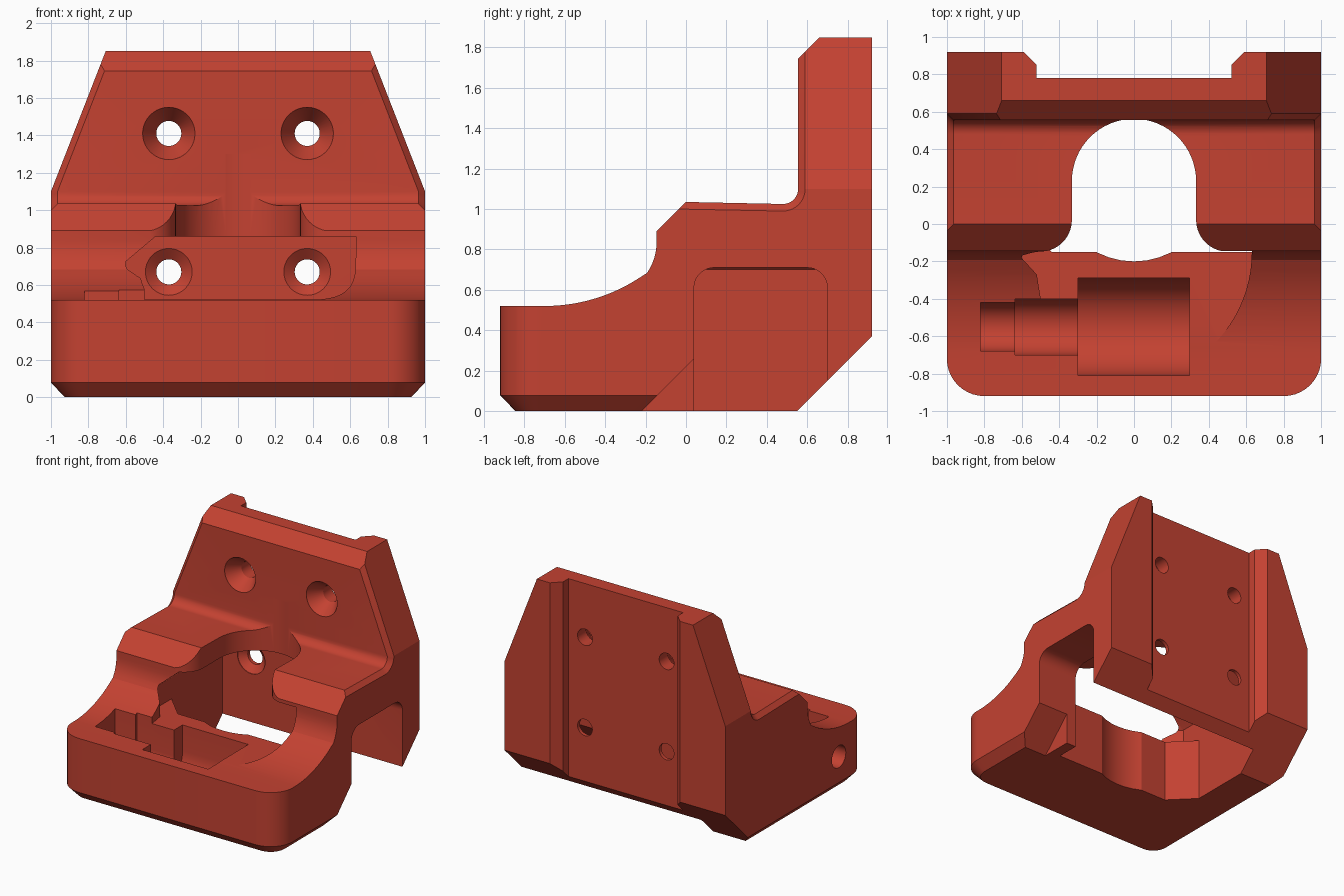
import bpy, bmesh, math

if "Cube" in bpy.data.objects:
    bpy.data.objects.remove(bpy.data.objects["Cube"])

RED = bpy.data.materials.new("red_plastic")
RED.diffuse_color = (0.55, 0.054, 0.031, 1)
RED.use_nodes = True
RED.node_tree.nodes["Principled BSDF"].inputs["Base Color"].default_value = RED.diffuse_color


def arc(cx, cy, r, a0, a1, n=10):
    """Points on a circular arc, angles in degrees."""
    return [(cx + r * math.cos(math.radians(a0 + (a1 - a0) * i / n)),
             cy + r * math.sin(math.radians(a0 + (a1 - a0) * i / n))) for i in range(n + 1)]


def loft(name, loops, caps=None):
    """Skin equal-length loops of 3D points and close both ends."""
    bm = bmesh.new()
    rings = [[bm.verts.new(p) for p in loop] for loop in loops]
    n = len(rings[0])
    for a, b in zip(rings, rings[1:]):
        for i in range(n):
            j = (i + 1) % n
            bm.faces.new((a[i], a[j], b[j], b[i]))
    for ring in (rings[0], rings[-1]):
        for idx in caps or [range(n)]:
            bm.faces.new([ring[i] for i in idx])
    bmesh.ops.recalc_face_normals(bm, faces=bm.faces)
    me = bpy.data.meshes.new(name)
    bm.to_mesh(me)
    bm.free()
    me.materials.append(RED)
    ob = bpy.data.objects.new(name, me)
    bpy.context.collection.objects.link(ob)
    return ob


def prism(name, pts, a, b, axis):
    put = {"x": lambda u, v, w: (w, u, v), "y": lambda u, v, w: (u, w, v),
           "z": lambda u, v, w: (u, v, w)}[axis]
    return loft(name, [[put(u, v, w) for u, v in pts] for w in (a, b)])


def rect(u0, v0, u1, v1):
    return [(u0, v0), (u1, v0), (u1, v1), (u0, v1)]


def circle(u, v, r, n=40):
    return arc(u, v, r, 0, 360, n)[:-1]


def combine(body, tool, op="DIFFERENCE"):
    m = body.modifiers.new("cut", "BOOLEAN")
    m.operation, m.solver, m.object = op, "EXACT", tool
    bpy.context.view_layer.objects.active = body
    bpy.ops.object.modifier_apply(modifier=m.name)
    bpy.data.objects.remove(tool)


# Side profile: (point, point inset for the edge chamfer)
SPLIT, C = 1.10, 0.035
pairs = [(p, p) for p in [(-1.0, 0.0 - 0.1), (0.45, -0.1), (0.92, 0.37), (0.92, SPLIT),
                          (0.92, 1.85), (0.66, 1.85)]]
pairs += [((0.555, 1.745), (0.555 + C, 1.745 + C))]
pairs += list(zip(arc(0.48, SPLIT, 0.075, 0, -90), arc(0.48, SPLIT, 0.075 + C, 0, -90)))
pairs += [((0.0, 1.035), (-C, 1.0)), ((-0.145, 0.89), (-0.145, 0.89))]
cove = arc(-0.425, 0.84, 0.28, 0, -34, 6) + arc(-0.7, 1.38, 0.86, -55.5, -90, 14)
pairs += [(p, p) for p in cove + [(-1.0, 0.52)]]


def half_width(z):
    return 1 - 0.39 * max(0, z - SPLIT)


def section(s, outer):
    out = []
    for full, inset in pairs:
        y, z = inset if outer else full
        out.append((s * (half_width(z) - (0 if outer else C)), y, z))
    return out


zs = [p[1][1] for p in pairs]
caps = [[i for i, z in enumerate(zs) if z <= SPLIT + 1e-4],
        [i for i, z in enumerate(zs) if z >= SPLIT - 1e-4]]
body = loft("mount_bracket", [section(-1, True), section(-1, False),
                              section(1, False), section(1, True)], caps)

# Rounded front corners and chamfered underside
def footprint(d, z):
    r, w = 0.2, 1.0005 - d
    pts = arc(-0.8005, -0.72, r - d, 180, 270) + arc(0.8005, -0.72, r - d, 270, 360)
    return [(x, y, z) for x, y in pts + [(w, 1.2), (-w, 1.2)]]


combine(body, loft("trim", [footprint(0.075, 0), footprint(0, 0.078), footprint(0, 2.2)]),
        "INTERSECT")

# Rear mounting channel
channel = [(-0.67, 1.0), (-0.52, 0.85), (-0.52, 0.78), (0.52, 0.78), (0.52, 0.85), (0.67, 1.0)]
combine(body, prism("channel", channel, -0.2, 2.2, "z"))

# Lower cavity with an angled left corner, open underneath
cavity = [(-0.63, 0.70), (-0.63, 0.04), (-0.44, -0.15), (0.63, -0.15), (0.63, 0.70)]
combine(body, prism("cavity", cavity, -0.2, 0.6, "z"))
combine(body, prism("round_relief", circle(0, 0.23, 0.43), -0.2, 0.8, "z"))

# Front duct above the deck, with its upper left corner sloped
def duct(z, shift):
    left = [(-0.63, 0.70), (-0.63, -0.15), (-0.52, -0.27), (-0.45, -0.7)]
    right = arc(-0.07, -0.15, 0.7, -50, 0, 12) + [(0.63, 0.70)]
    return [(max(x, -0.63 + shift), y, z) for x, y in left] + [(x, y, z) for x, y in right]


combine(body, loft("duct", [duct(0.523, 0), duct(0.70, 0), duct(0.86, 0.19)]))

# U-shaped opening through the shelf, flared at the front
slot = arc(0, 0.23, 0.332, 0, 180, 32)
slot += arc(-0.502, 0.022, 0.17, 0, -90) + [(-0.502, -0.3), (0.502, -0.3)]
slot += arc(0.502, 0.022, 0.17, 270, 180)
combine(body, prism("slot", slot, 0.8, 1.3, "z"))

# Right side opening and relieved foot
side = [(0.04, -0.2)] + arc(0.14, 0.61, 0.1, 180, 90) + arc(0.60, 0.61, 0.1, 90, 0) + [(0.70, -0.2)]
combine(body, prism("side_opening", side, 0.5, 1.2, "x"))
foot = [(-0.32, -0.1), (0.04, 0.26), (0.2, 0.26), (0.2, -0.1)]
combine(body, prism("foot_relief", foot, 0.72, 1.2, "x"))

# Stepped pocket with a rounded floor in the front deck, plus its side hole
for x0, x1, r in [(-0.3, 0.297, 0.26), (-0.635, -0.29, 0.15), (-0.82, -0.625, 0.13)]:
    trough = arc(-0.55, 0.31, r, 180, 360, 20) + [(-0.55 + r, 0.8), (-0.55 - r, 0.8)]
    combine(body, prism("pocket", trough, x0, x1, "x"))
combine(body, prism("side_hole", circle(-0.55, 0.29, 0.09), -1.2, -0.75, "x"))

# Countersunk screw holes
for z, y0, y1, r in [(1.41, 0.545, 0.67, 0.14), (0.67, 0.69, 0.75, 0.125)]:
    for x in (-0.37, 0.37):
        rings = [[(u, y, v) for u, v in circle(x, z, rad)]
                 for y, rad in [(y0, r), (y0 + 0.015, r), (y1, 0.067), (1.0, 0.067)]]
        combine(body, loft("screw_hole", rings))

body.select_set(True)
bpy.context.view_layer.objects.active = body
bpy.ops.object.shade_smooth_by_angle(angle=math.radians(20))
